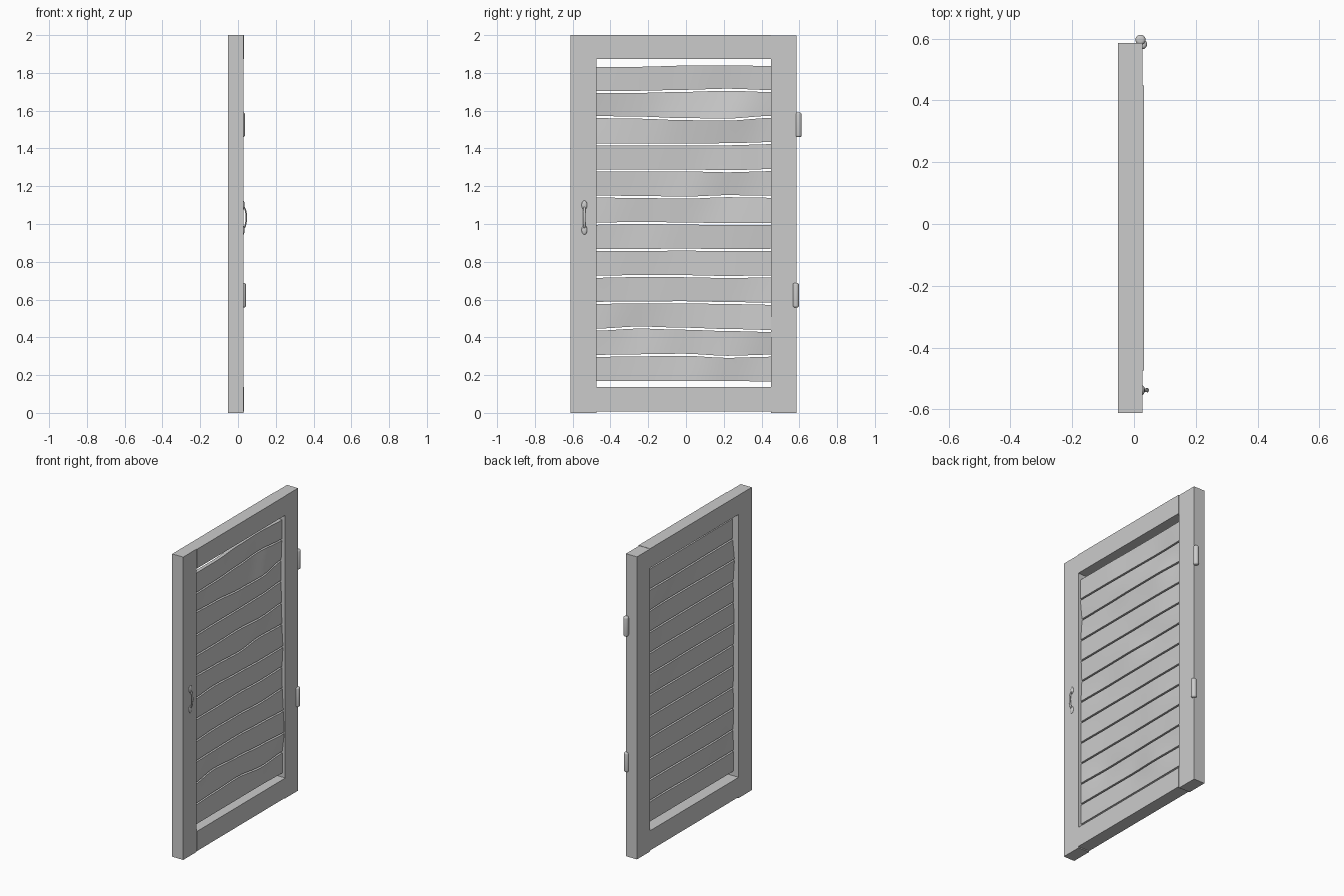
import bpy, bmesh, math
from mathutils import Vector

if "Cube" in bpy.data.objects:
    bpy.data.objects.remove(bpy.data.objects["Cube"])


def finish(name, bm, smooth=False):
    bmesh.ops.recalc_face_normals(bm, faces=bm.faces)
    me = bpy.data.meshes.new(name)
    bm.to_mesh(me)
    bm.free()
    ob = bpy.data.objects.new(name, me)
    bpy.context.collection.objects.link(ob)
    if smooth:
        bpy.ops.object.select_all(action='DESELECT')
        ob.select_set(True)
        bpy.context.view_layer.objects.active = ob
        bpy.ops.object.shade_smooth_by_angle(angle=math.radians(40))
    return ob


def box(name, lo, hi):
    bm = bmesh.new()
    bmesh.ops.create_cube(bm, size=1)
    for v in bm.verts:
        v.co = Vector([lo[i] + (v.co[i] + 0.5) * (hi[i] - lo[i]) for i in range(3)])
    return finish(name, bm)


# Frame: stiles and slightly proud rails
box("latch_stile", (-0.052, -0.612, 0), (0.028, -0.475, 2.0))
box("hinge_stile", (-0.052, 0.449, 0), (0.028, 0.586, 1.998))
box("bottom_rail", (-0.052, -0.475, 0.007), (0.032, 0.449, 0.137))
box("top_rail", (-0.052, -0.475, 1.873), (0.032, 0.449, 2.0))

# Warp of each gap line (thousandths) at five stations across the panel
WARP = [
    (0, 0, 0, 0, -2), (-1, 2, 5, -6, 0), (-2, 9, 3, -4, -9), (0, 2, 3, -1, -5),
    (-2, 2, 1, -3, 0), (0, 0, 2, -1, 1), (-1, 4, 0, -3, -3), (3, 1, -3, 5, 2),
    (0, 0, 2, -3, 3), (-2, -1, -1, 0, 6), (4, 1, -7, -9, 5), (-4, -2, 3, 9, 2),
    (-4, -4, 2, 4, 0)]
Y0, Y1 = -0.478, 0.452


def warp(row, t):
    f = t * 4
    i = min(int(f), 3)
    s = f - i
    s = s * s * (3 - 2 * s)
    return (WARP[row][i] * (1 - s) + WARP[row][i + 1] * s) * 0.001


# Wavy slats
def slat(k, seg=20, rows=4):
    bm = bmesh.new()
    base, pitch, gap = 0.163, 0.1399, 0.011
    loops = []
    for j in range(seg + 1):
        t = j / seg
        ring = []
        for r in range(rows + 1):
            u = r / rows
            d = warp(k, t) * (1 - u) + warp(k + 1, t) * u
            z = base + pitch * k + gap / 2 + (pitch - gap) * u + d
            ring.append((0.009 - 1.6 * d, z))
        front = [bm.verts.new((x, Y0 + (Y1 - Y0) * t, z)) for x, z in ring]
        back = [bm.verts.new((x - 0.024, Y0 + (Y1 - Y0) * t, z)) for x, z in reversed(ring)]
        loops.append(front + back)
    n = len(loops[0])
    for a, b in zip(loops, loops[1:]):
        for i in range(n):
            bm.faces.new((a[i], a[(i + 1) % n], b[(i + 1) % n], b[i]))
    bm.faces.new(loops[0])
    bm.faces.new(loops[-1])
    finish(f"slat_{k + 1}", bm, True)


for k in range(12):
    slat(k)


# Hinge barrels with rounded ends
def barrel(name, x, y, z, r, h):
    bm = bmesh.new()
    bmesh.ops.create_cone(bm, cap_ends=True, segments=24, radius1=r, radius2=r, depth=h)
    rims = [e for e in bm.edges if abs(e.verts[0].co.z - e.verts[1].co.z) < 1e-5]
    bmesh.ops.bevel(bm, geom=rims, offset=r * 0.6, segments=4, profile=0.5, affect='EDGES')
    bmesh.ops.translate(bm, verts=bm.verts, vec=(x, y, z))
    finish(name, bm, True)


barrel("upper_hinge", 0.021, 0.596, 1.525, 0.0165, 0.13)
barrel("lower_hinge", 0.026, 0.582, 0.623, 0.0165, 0.13)

# Handle: bowed grip plus flat rounded end plates
HY, HZ = -0.538, 1.034
bm = bmesh.new()
rings = []
for i in range(17):
    a = math.pi * i / 16
    rad = 0.0045 + 0.0025 * math.sin(a)
    c = Vector((0.028 + 0.016 * math.sin(a), HY, HZ - 0.055 * math.cos(a)))
    tan = Vector((0.016 * math.cos(a), 0, 0.055 * math.sin(a))).normalized()
    nrm = Vector((tan.z, 0, -tan.x))
    rings.append([bm.verts.new(c + nrm * (0.004 * math.cos(q)) + Vector((0, rad * math.sin(q), 0)))
                  for q in (2 * math.pi * m / 12 for m in range(12))])
for a, b in zip(rings, rings[1:]):
    for i in range(12):
        bm.faces.new((a[i], a[(i + 1) % 12], b[(i + 1) % 12], b[i]))
bm.faces.new(rings[0])
bm.faces.new(rings[-1])
finish("handle_grip", bm, True)

for label, side in (("upper", 1), ("lower", -1)):
    bm = bmesh.new()
    bmesh.ops.create_uvsphere(bm, u_segments=20, v_segments=10, radius=1)
    for v in bm.verts:
        v.co = Vector((0.028 + 0.007 * v.co.x, HY + 0.015 * v.co.y,
                       HZ + side * 0.066 + 0.024 * v.co.z))
    finish(f"{label}_handle_plate", bm, True)
